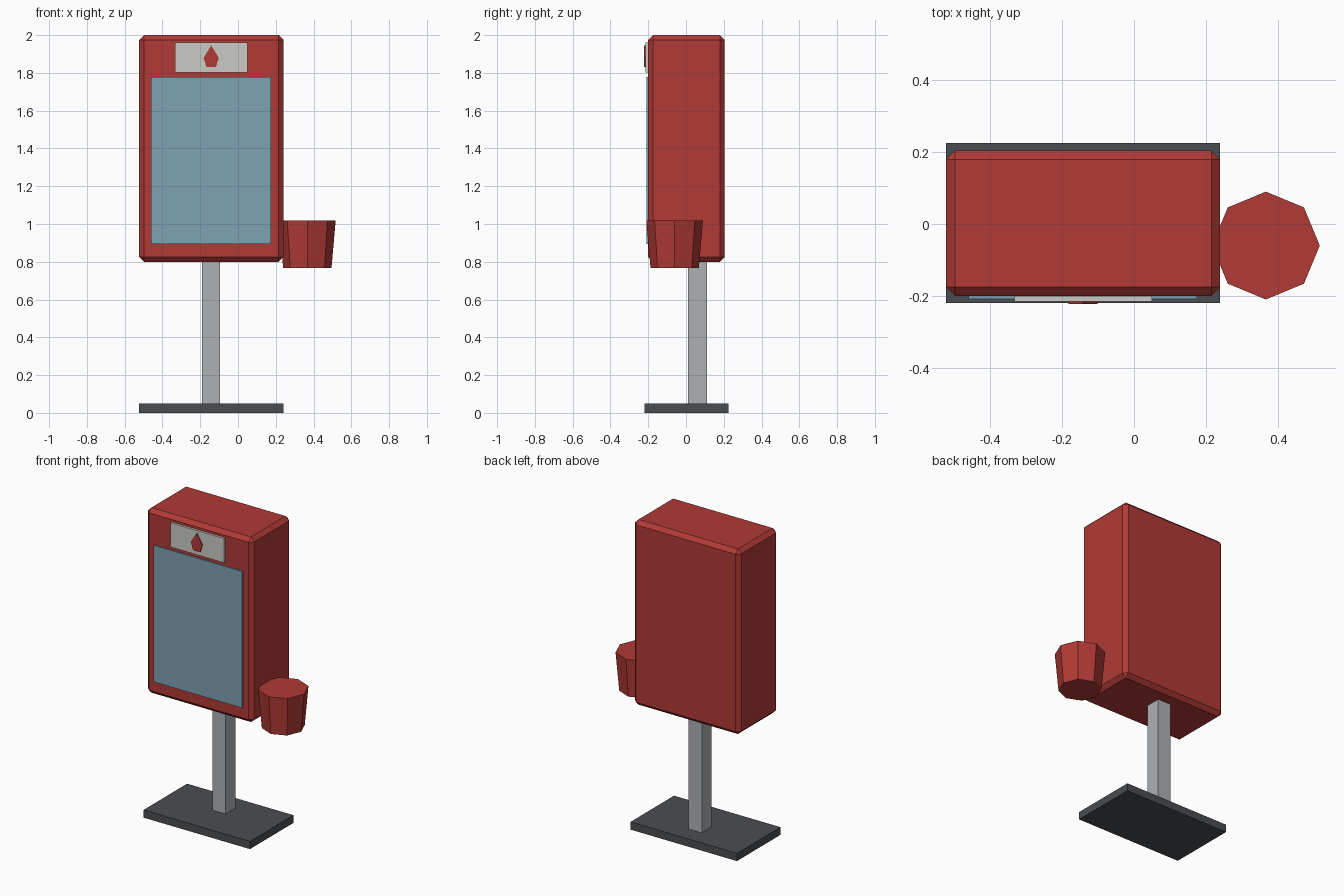
import bpy
import bmesh
import math

cube = bpy.data.objects.get("Cube")
if cube:
    bpy.data.objects.remove(cube, do_unlink=True)


def make_material(name, rgb):
    mat = bpy.data.materials.new(name)
    mat.use_nodes = True
    colour = (*rgb, 1.0)
    mat.diffuse_color = colour
    mat.node_tree.nodes["Principled BSDF"].inputs["Base Color"].default_value = colour
    return mat


RED = make_material("red_paint", (0.44, 0.042, 0.036))
GLASS = make_material("blue_glass", (0.21, 0.365, 0.455))
WHITE = make_material("off_white", (0.59, 0.59, 0.56))
STEEL = make_material("light_steel", (0.42, 0.44, 0.46))
DARK = make_material("dark_metal", (0.068, 0.074, 0.082))


def add_object(name, bm, mat):
    bmesh.ops.recalc_face_normals(bm, faces=bm.faces)
    mesh = bpy.data.meshes.new(name)
    bm.to_mesh(mesh)
    bm.free()
    mesh.materials.append(mat)
    obj = bpy.data.objects.new(name, mesh)
    bpy.context.collection.objects.link(obj)
    return obj


def add_box(name, x, y, z, mat, chamfer=0):
    """Box from (min, max) ranges, with optional chamfered edges."""
    bm = bmesh.new()
    bmesh.ops.create_cube(bm, size=1)
    for v in bm.verts:
        v.co = [lo + (c + 0.5) * (hi - lo) for c, (lo, hi) in zip(v.co, (x, y, z))]
    obj = add_object(name, bm, mat)
    if chamfer:
        bevel = obj.modifiers.new("chamfer", "BEVEL")
        bevel.width = chamfer
        bevel.segments = 1
    return obj


# Stand
add_box("base_plate", (-0.523, 0.24), (-0.22, 0.225), (0, 0.05), DARK)
add_box("post", (-0.19, -0.095), (0.01, 0.11), (0.05, 0.82), STEEL)

# Cabinet with front window and sign plate
add_box("cabinet", (-0.523, 0.24), (-0.2, 0.205), (0.8, 2.0), RED, chamfer=0.025)
add_box("window", (-0.46, 0.175), (-0.209, -0.19), (0.893, 1.778), GLASS)
add_box("sign_plate", (-0.333, 0.05), (-0.215, -0.19), (1.803, 1.96), WHITE)

# Raised five-sided drop on the sign plate
bm = bmesh.new()
outline = [(0, 0.065), (-0.04, 0), (-0.025, -0.05), (0.025, -0.05), (0.04, 0)]
face = bm.faces.new([bm.verts.new((x - 0.142, -0.222, z + 1.88)) for x, z in outline])
back = bmesh.ops.extrude_face_region(bm, geom=[face])
verts = [g for g in back["geom"] if isinstance(g, bmesh.types.BMVert)]
bmesh.ops.translate(bm, verts=verts, vec=(0, 0.012, 0))
add_object("drop_emblem", bm, RED)

# Tapered eight-sided cup on the side
bm = bmesh.new()
bmesh.ops.create_cone(bm, cap_ends=True, segments=8, radius1=0.128, radius2=0.15, depth=0.25)
for v in bm.verts:
    a = round(math.atan2(v.co.y, v.co.x) / (math.pi / 4)) * math.pi / 4
    r = math.hypot(v.co.x, v.co.y)
    v.co.x, v.co.y = r * math.cos(a), r * math.sin(a)
bmesh.ops.translate(bm, verts=bm.verts, vec=(0.367, -0.06, 0.893))
add_object("side_cup", bm, RED)
